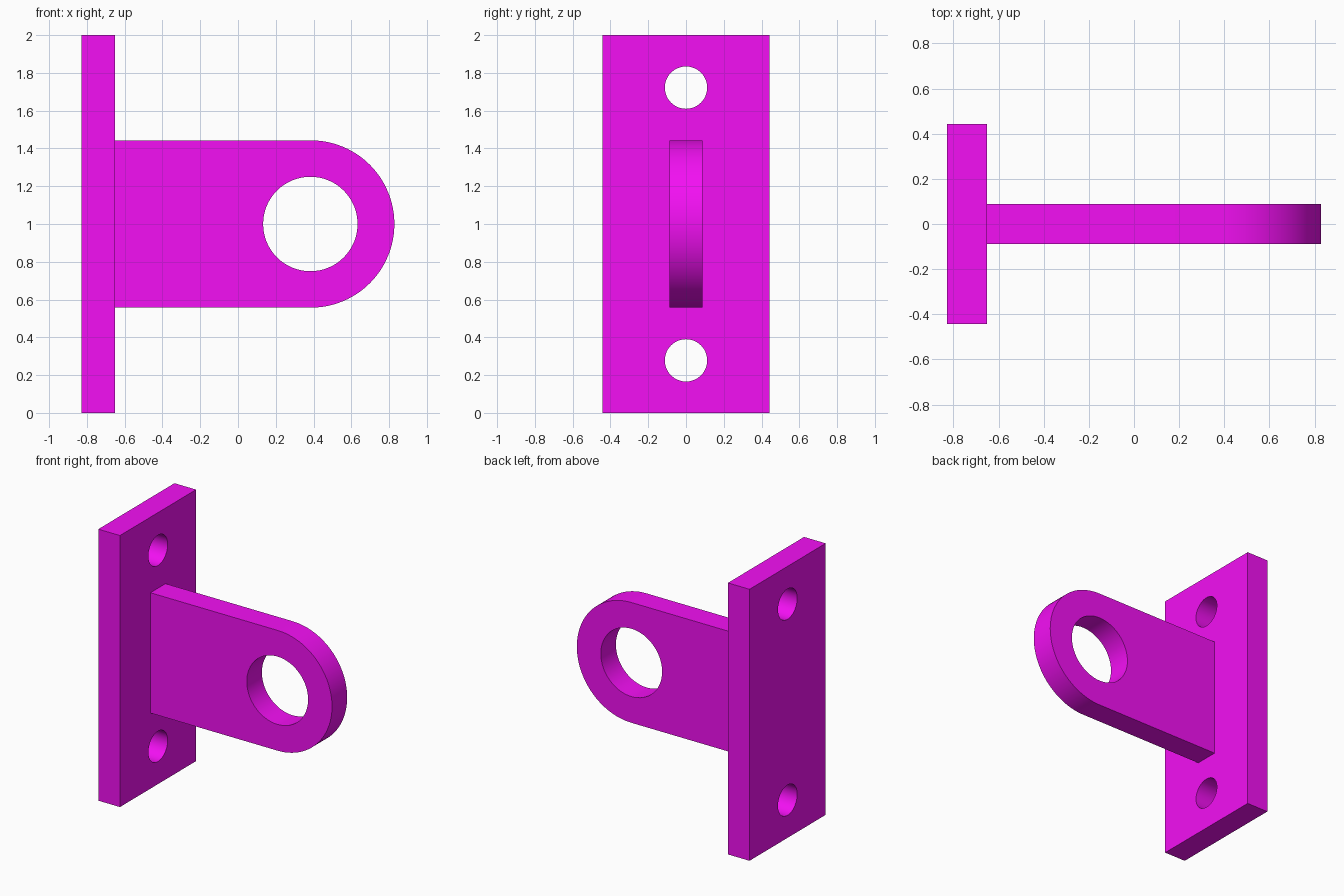
import bpy, bmesh
from math import sin, cos, pi, radians
from mathutils import Vector

if "Cube" in bpy.data.objects:
    bpy.data.objects.remove(bpy.data.objects["Cube"])

mat = bpy.data.materials.new("magenta")
mat.diffuse_color = (0.9, 0.005, 0.9, 1)
mat.use_nodes = True
mat.node_tree.nodes["Principled BSDF"].inputs["Base Color"].default_value = mat.diffuse_color


def arc(cu, cv, r, start, sweep, n):
    return [(cu + r * cos(start + sweep * i / n), cv + r * sin(start + sweep * i / n))
            for i in range(n + (sweep < 2 * pi))]


def circle(cu, cv, r, n=64):
    return arc(cu, cv, r, 0, 2 * pi, n)


def pierced_slab(name, loops, place, extrude):
    """Fill an outline with holes, then extrude it to a closed solid."""
    bm = bmesh.new()
    edges = []
    for loop in loops:
        vs = [bm.verts.new(place(u, v)) for u, v in loop]
        edges += [bm.edges.new((vs[i - 1], vs[i])) for i in range(len(vs))]
    bmesh.ops.triangle_fill(bm, edges=edges, use_beauty=True)
    res = bmesh.ops.extrude_face_region(bm, geom=bm.faces[:], use_keep_orig=True)
    moved = [g for g in res["geom"] if isinstance(g, bmesh.types.BMVert)]
    bmesh.ops.translate(bm, verts=moved, vec=Vector(extrude))
    bmesh.ops.recalc_face_normals(bm, faces=bm.faces[:])
    mesh = bpy.data.meshes.new(name)
    bm.to_mesh(mesh)
    bm.free()
    mesh.materials.append(mat)
    ob = bpy.data.objects.new(name, mesh)
    bpy.context.collection.objects.link(ob)
    bpy.ops.object.select_all(action='DESELECT')
    ob.select_set(True)
    bpy.context.view_layer.objects.active = ob
    bpy.ops.object.shade_smooth_by_angle(angle=radians(30))
    return ob


W, T = 0.443, 0.176          # half width, thickness
X0 = -0.828                  # back of the plate
XP = X0 + T                  # front of the plate

# Mounting plate with two screw holes
pierced_slab("mounting_plate",
             [[(-W, 0), (W, 0), (W, 2), (-W, 2)],
              circle(0, 0.278, 0.112), circle(0, 1.722, 0.112)],
             lambda u, v: (X0, u, v), (T, 0, 0))

# Round-ended lug with a pin hole
pierced_slab("lug",
             [[(XP, 1 + W), (XP, 1 - W)] + arc(0.385, 1, W, -pi / 2, pi, 48),
              circle(0.383, 1, 0.25)],
             lambda u, v: (u, -T / 2, v), (0, T, 0))
